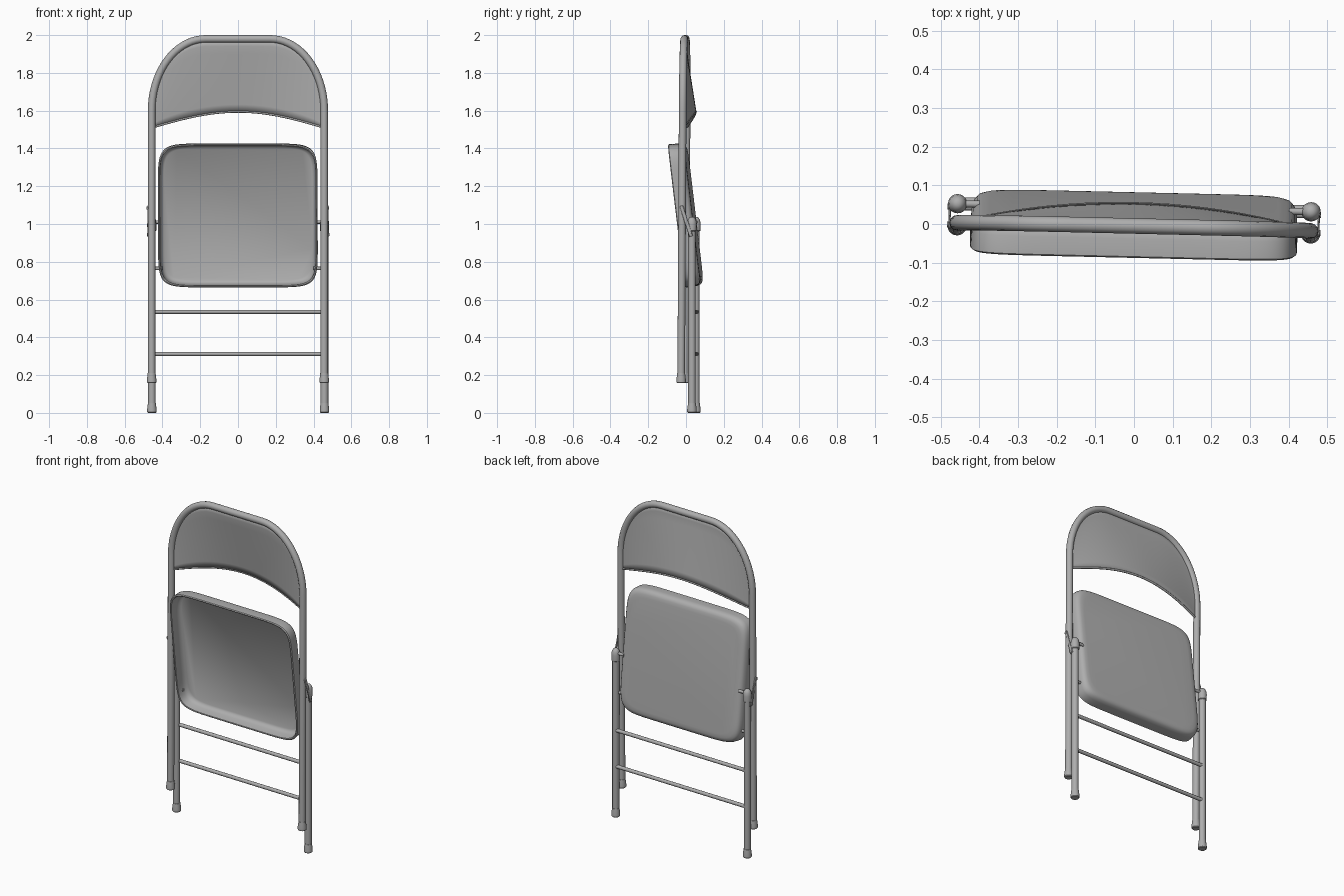
import bpy, bmesh
from math import sin, cos, pi, sqrt, radians, copysign
from mathutils import Vector, Matrix

cube = bpy.data.objects.get("Cube")
if cube:
    bpy.data.objects.remove(cube)

steel = bpy.data.materials.new("grey painted steel")
steel.use_nodes = True
GREY = (0.42, 0.42, 0.42, 1)
steel.diffuse_color = GREY
steel.node_tree.nodes["Principled BSDF"].inputs["Base Color"].default_value = GREY

TURN = -0.023            # the whole chair stands slightly turned
X = 0.457                # half spacing of the legs
REAR_Y = 0.042
SIDES = (("left", 1), ("right", -1))


def finish(obj):
    """Turn, colour and smooth one object."""
    obj.rotation_euler.z = TURN
    bpy.ops.object.select_all(action='DESELECT')
    obj.select_set(True)
    bpy.context.view_layer.objects.active = obj
    if obj.type == 'CURVE':
        bpy.ops.object.convert(target='MESH')
        obj = bpy.context.object
    obj.data.materials.clear()
    obj.data.materials.append(steel)
    bpy.ops.object.shade_smooth_by_angle(angle=radians(40))
    return obj


def add(name, bm):
    bmesh.ops.recalc_face_normals(bm, faces=bm.faces)
    mesh = bpy.data.meshes.new(name)
    bm.to_mesh(mesh)
    bm.free()
    obj = bpy.data.objects.new(name, mesh)
    bpy.context.collection.objects.link(obj)
    return finish(obj)


def tube(name, points, radius):
    curve = bpy.data.curves.new(name, 'CURVE')
    curve.dimensions = '3D'
    curve.bevel_depth = radius
    curve.bevel_resolution = 4
    curve.use_fill_caps = True
    spline = curve.splines.new('POLY')
    spline.points.add(len(points) - 1)
    for p, co in zip(spline.points, points):
        p.co = (*co, 1)
    obj = bpy.data.objects.new(name, curve)
    bpy.context.collection.objects.link(obj)
    return finish(obj)


def skin(bm, rings, close=True):
    """Bridge equal rings of points; cap the first and last when closed."""
    rows = [[bm.verts.new(p) for p in ring] for ring in rings]
    n = len(rows[0])
    for a, b in zip(rows, rows[1:]):
        for i in range(n if close else n - 1):
            j = (i + 1) % n
            bm.faces.new((a[i], a[j], b[j], b[i]))
    if close:
        bm.faces.new(rows[0])
        bm.faces.new(rows[-1])


def lathe(name, profile, base, n=20):
    bm = bmesh.new()
    skin(bm, [[Vector(base) + Vector((r * cos(2 * pi * i / n), r * sin(2 * pi * i / n), z))
               for i in range(n)] for r, z in profile])
    add(name, bm)


def frame_y(z):
    return -0.016 + 0.0055 * z


def arch_z(x):
    d = max(0, abs(x) - 0.17) / (X - 0.17)
    return 1.6 + 0.38 * sqrt(max(0, 1 - d * d))


# Main frame: one bent tube forming the front legs and the back hoop
half = [(X, 0.19), (X, 0.9)]
for i in range(19):
    a = pi / 2 * i / 18
    half.append((0.17 + (X - 0.17) * cos(a), 1.6 + 0.38 * sin(a)))
path = half + [(-x, z) for x, z in reversed(half)]
tube("main_frame", [(x, frame_y(z), z) for x, z in path], 0.02)

# Rear legs, feet, caps, hinge links and pins
FOOT = [(0.021, 0), (0.025, 0.004), (0.025, 0.02), (0.022, 0.042), (0.021, 0.053), (0.016, 0.055)]
CAP = [(0.018, 0.96), (0.024, 0.965), (0.025, 1.0), (0.022, 1.02), (0.014, 1.034), (0.005, 1.038)]
for side, s in SIDES:
    tube(side + "_rear_leg", [(s * X, REAR_Y, 0.03), (s * X, REAR_Y, 0.99)], 0.02)
    lathe(side + "_rear_foot", FOOT, (s * X, REAR_Y, 0))
    lathe(side + "_front_foot", FOOT, (s * X, frame_y(0.16), 0.158))
    lathe(side + "_rear_leg_cap", CAP, (s * X, REAR_Y, 0))
    for label, z, y in (("upper", 1.01, 0.042), ("lower", 0.765, 0.034)):
        tube(f"{side}_{label}_seat_pin", [(s * 0.40, y, z), (s * 0.465, y, z)], 0.009)
    # Slanted flat link joining the two legs
    bm = bmesh.new()
    slant = Matrix.Translation((s * 0.477, 0.012, 1.015)) @ Matrix.Rotation(radians(18), 4, 'X')
    bmesh.ops.create_cube(bm, size=1, matrix=slant @ Matrix.Diagonal((0.006, 0.02, 0.17, 1)))
    bmesh.ops.bevel(bm, geom=bm.edges[:], offset=0.002, affect='EDGES')
    add(side + "_hinge_link", bm)
    for label, y, z in (("upper", -0.012, 1.085), ("lower", 0.034, 0.945)):
        tube(f"{side}_{label}_link_rivet", [(s * 0.45, y, z), (s * 0.483, y, z)], 0.008)

# Crossbars between the rear legs
for label, z in (("upper", 0.535), ("lower", 0.312)):
    tube(label + "_crossbar", [(-X, 0.048, z), (X, 0.048, z)], 0.011)

# Backrest: sheet filling the hoop, bulging backwards along its lower edge
bm = bmesh.new()
rows = []
for j in range(11):
    v = j / 10
    row = []
    for i in range(33):
        x = 0.452 * sin(pi / 2 * (i / 16 - 1))
        low = 1.512 + 0.083 * cos(pi / 2 * x / 0.452)
        z = low + (arch_z(x) - low) * v
        bulge = 0.058 * (1 - (x / 0.452) ** 2) * max(0, 1 - v * 1.1)
        row.append((x, frame_y(z) + bulge, z))
    rows.append(row)
skin(bm, rows, close=False)
backrest = add("backrest", bm)
sheet = backrest.modifiers.new("thickness", 'SOLIDIFY')
sheet.thickness = 0.008
sheet.offset = 0
# Rolled lip along the lower edge
tube("backrest_lower_lip", rows[0], 0.006)

# Seat: shallow pressed tray, open to the front and tilted
tilt = Matrix.Translation((0, -0.043, 1.043)) @ Matrix.Rotation(radians(6.8), 4, 'X')


def seat_ring(inset, depth, n=96):
    ring = []
    for i in range(n):
        a = 2 * pi * i / n
        c, s = cos(a), sin(a)
        x = copysign(abs(c) ** 0.24, c) * (0.423 - inset)
        z = copysign(abs(s) ** 0.24, s) * (0.382 - inset)
        ring.append(tilt @ Vector((x, depth, z)))
    return ring


SECTION = [(0.03, 0.072), (0.018, 0.062), (0.012, 0.045), (0.01, 0.002), (0.005, 0.0), (0, 0.004),
           (0.002, 0.05), (0.007, 0.068), (0.016, 0.079), (0.03, 0.084), (0.05, 0.086)]
bm = bmesh.new()
skin(bm, [seat_ring(inset, depth) for inset, depth in SECTION])
add("seat", bm)
